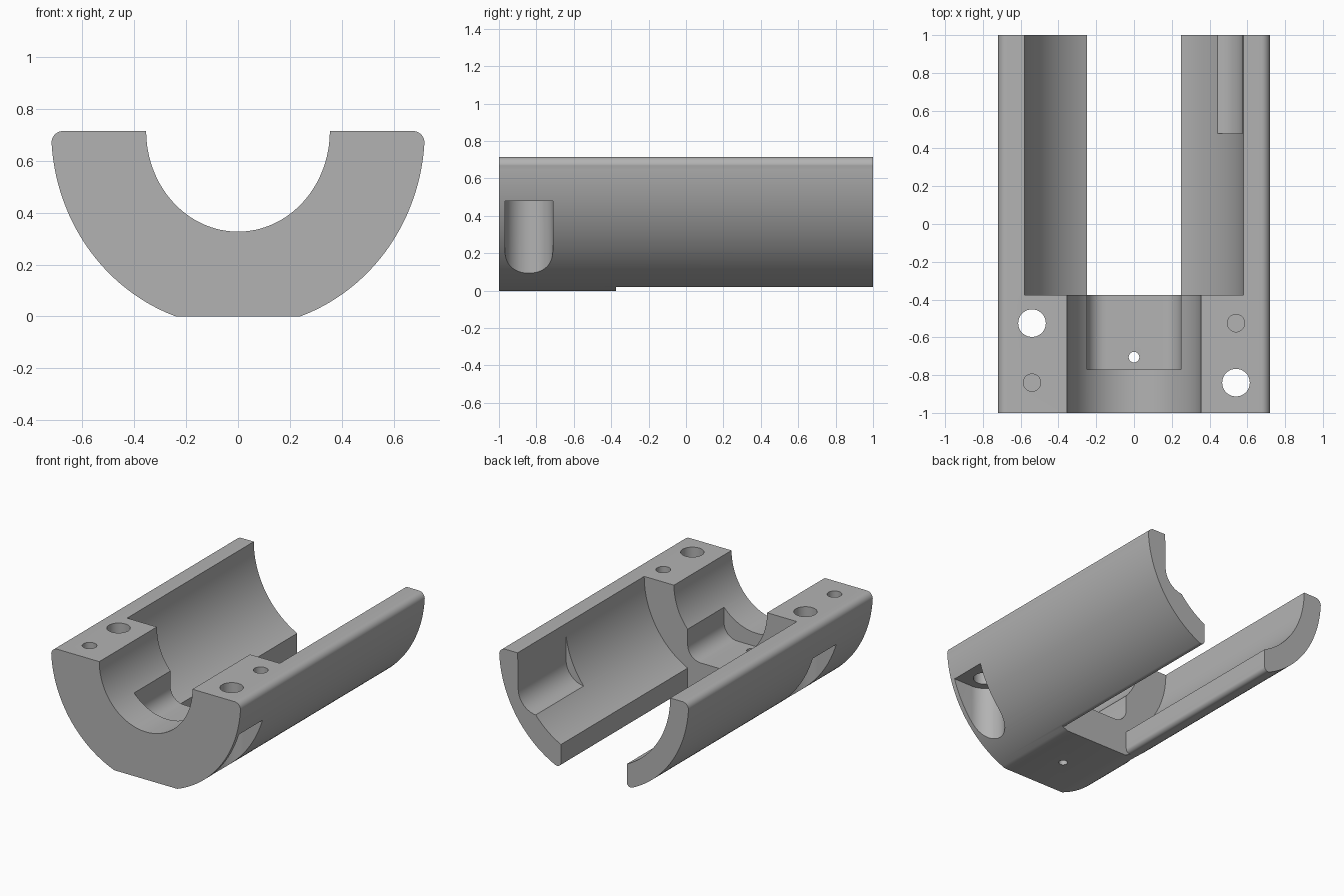
import bpy, bmesh, math
from mathutils import Vector

cube = bpy.data.objects.get("Cube")
if cube:
    bpy.data.objects.remove(cube, do_unlink=True)

TOP = 0.715      # height of the split plane
STEP = -0.375    # where the narrow collar ends and the wide bore begins
BACK = 1.0


def arc(cx, cz, rx, rz, start, end, steps):
    """Points along an elliptical arc, angles in degrees."""
    angles = [math.radians(start + (end - start) * i / steps) for i in range(steps + 1)]
    return [(cx + rx * math.cos(a), cz + rz * math.sin(a)) for a in angles]


def mirrored(half):
    """Close a right-hand half outline with its mirror image."""
    return half + [(-x, z) for x, z in reversed(half)]


def prism(name, outline, low, high, axis="y"):
    """Extrude an outline along y (outline in xz) or z (outline in xy)."""
    bm = bmesh.new()
    place = (lambda a, b: (a, low, b)) if axis == "y" else (lambda a, b: (a, b, low))
    face = bm.faces.new([bm.verts.new(place(a, b)) for a, b in outline])
    moved = bmesh.ops.extrude_face_region(bm, geom=[face])["geom"]
    shift = Vector((0, high - low, 0) if axis == "y" else (0, 0, high - low))
    bmesh.ops.translate(bm, vec=shift, verts=[v for v in moved if isinstance(v, bmesh.types.BMVert)])
    bmesh.ops.recalc_face_normals(bm, faces=bm.faces)
    mesh = bpy.data.meshes.new(name)
    bm.to_mesh(mesh)
    bm.free()
    obj = bpy.data.objects.new(name, mesh)
    bpy.context.collection.objects.link(obj)
    return obj


def hole(name, x, y, radius, low, high):
    return prism(name, arc(x, y, radius, radius, 0, 360 - 7.5, 47), low, high, "z")


# Outer shell: rounded trough with flat base and rounded top edges
flat = -math.degrees(math.acos(0.238 / 0.72))
shell = arc(0, TOP, 0.72, 0.758, flat, -3.5, 40) + arc(0.674, 0.67, 0.045, 0.045, 0, 90, 8)
body = prism("half_clamp_body", mirrored(shell), -1, BACK)

cutters = []

# Narrow bore through the collar
bore = [(0.354, 1)] + arc(0, TOP, 0.354, 0.388, 0, -90, 32)
cutters.append(prism("collar_bore", mirrored(bore[:-1]), -1.2, STEP + 0.1))

# Wide bore, open underneath between two rounded lips
lip = -math.degrees(math.acos(0.25 / 0.58))
wide = ([(0.58, 1)] + arc(0, TOP, 0.58, 0.6, 0, lip, 32)
        + arc(0.28, 0.0495, 0.03, 0.03, 180, 289, 10) + [(0.32, -0.2)])
cutters.append(prism("wide_bore", mirrored(wide), STEP, BACK + 0.2))

# Rounded pocket in the collar floor
pocket = [(0.25, 0.6)] + arc(0.15, 0.335, 0.1, 0.1, 0, -90, 10)
cutters.append(prism("collar_pocket", mirrored(pocket), -0.77, STEP + 0.1))

# Relief slot inside one wall at the open end
slot = [(0.2, 0.68), (0.575, 0.68)] + arc(0.43, 0.47, 0.145, 0.145, 0, -90, 14) + [(0.2, 0.325)]
cutters.append(prism("wall_slot", slot, 0.48, BACK + 0.2))

# Bolt holes with outside head recesses, and blind pin holes
for side, bolt_y, pin_y in ((1, -0.84, -0.525), (-1, -0.525, -0.84)):
    recess = [(side * x, y) for x, y in
              [(1, bolt_y + 0.128)] + arc(0.54, bolt_y, 0.128, 0.128, 90, 270, 28) + [(1, bolt_y - 0.128)]]
    cutters.append(prism("bolt_recess", recess, -0.2, 0.48, "z"))
    cutters.append(hole("bolt_hole", side * 0.54, bolt_y, 0.073, 0.4, 1))
    cutters.append(hole("pin_hole", side * 0.54, pin_y, 0.046, 0.45, 1))

# Small drain hole through the floor
cutters.append(hole("drain_hole", 0, -0.705, 0.028, -0.2, 0.5))

# Carve every cutter out of the shell
bpy.ops.object.select_all(action="DESELECT")
bpy.context.view_layer.objects.active = body
body.select_set(True)
for cutter in cutters:
    cutter.hide_render = True
    mod = body.modifiers.new(cutter.name, "BOOLEAN")
    mod.operation = "DIFFERENCE"
    mod.solver = "EXACT"
    mod.object = cutter
    bpy.ops.object.modifier_apply(modifier=mod.name)
    bpy.data.objects.remove(cutter, do_unlink=True)

# Single grey material
grey = bpy.data.materials.new("plain_grey")
grey.use_nodes = True
colour = (0.45, 0.45, 0.45, 1)
grey.diffuse_color = colour
grey.node_tree.nodes["Principled BSDF"].inputs["Base Color"].default_value = colour
body.data.materials.clear()
body.data.materials.append(grey)
bpy.ops.object.shade_smooth_by_angle(angle=math.radians(25))
